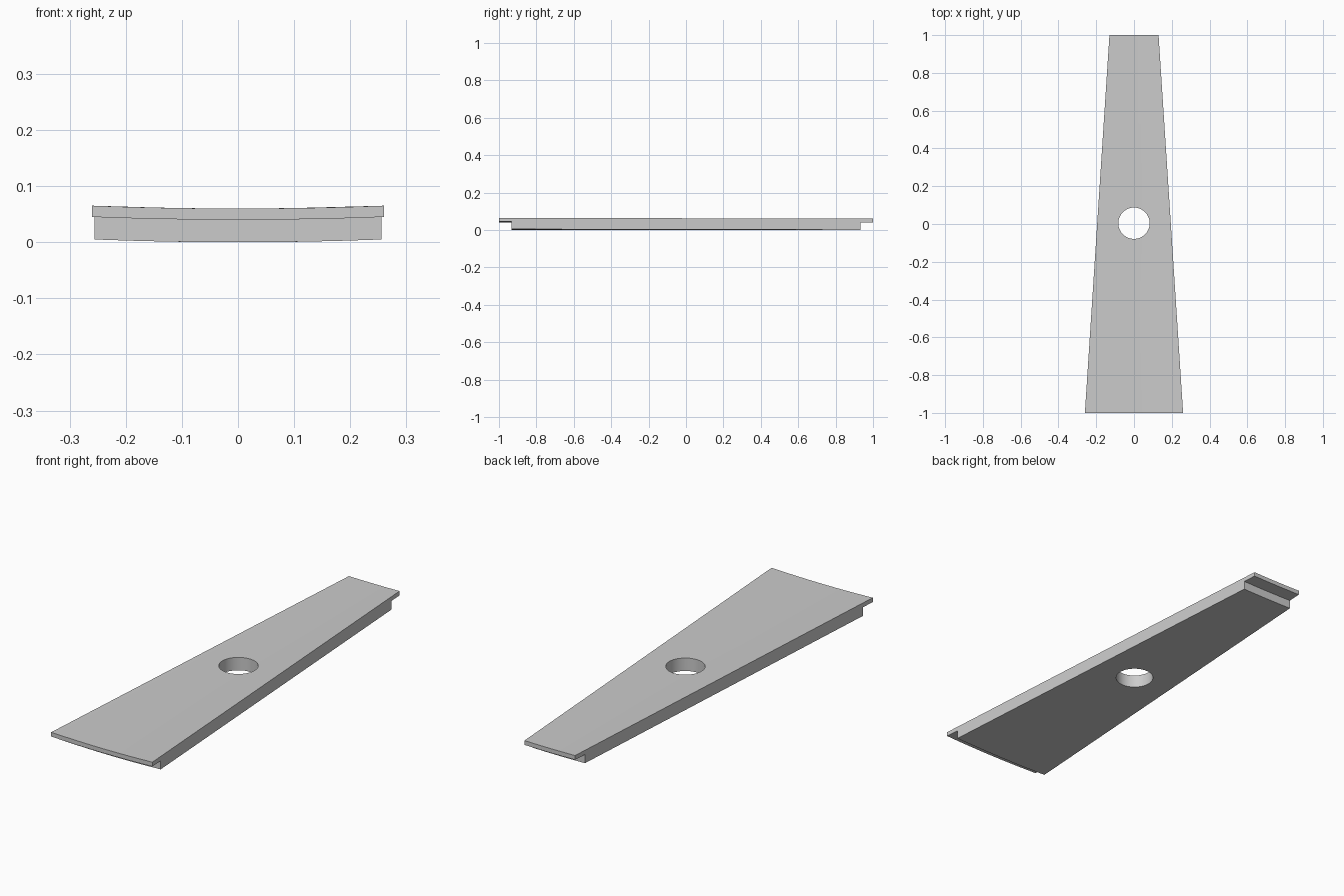
import bpy, bmesh, math

if "Cube" in bpy.data.objects:
    bpy.data.objects.remove(bpy.data.objects["Cube"])

RADIUS = 6.6      # gentle dish across the width
COLUMNS = 8


def half_width(y):
    return 0.195 - 0.065 * y


# Side profile (y, z): thick body with a thin lip overhanging at each end
profile = [(-0.933, 0.0), (0.933, 0.0), (0.933, 0.04), (1.0, 0.04),
           (1.0, 0.06), (-1.0, 0.06), (-1.0, 0.04), (-0.933, 0.04)]

# Tapered, dished stave: the profile swept across the width
bm = bmesh.new()
rows = []
for i in range(COLUMNS + 1):
    t = 2 * i / COLUMNS - 1
    row = []
    for y, z in profile:
        x = t * half_width(y)
        row.append(bm.verts.new((x, y, z + x * x / (2 * RADIUS))))
    rows.append(row)
n = len(profile)
for a, b in zip(rows, rows[1:]):
    for j in range(n):
        k = (j + 1) % n
        bm.faces.new((a[j], a[k], b[k], b[j]))
bm.faces.new(rows[0])
bm.faces.new(rows[-1])
bmesh.ops.recalc_face_normals(bm, faces=bm.faces)
mesh = bpy.data.meshes.new("stave_plate")
bm.to_mesh(mesh)
bm.free()
plate = bpy.data.objects.new("stave_plate", mesh)
bpy.context.collection.objects.link(plate)

# Round through hole
bpy.ops.mesh.primitive_cylinder_add(vertices=48, radius=0.083, depth=0.4,
                                    location=(0, 0.004, 0.03))
cutter = bpy.context.object
cutter.name = "hole_cutter"
cut = plate.modifiers.new("hole", 'BOOLEAN')
cut.object = cutter
cut.operation = 'DIFFERENCE'
cut.solver = 'EXACT'

bpy.ops.object.select_all(action='DESELECT')
plate.select_set(True)
bpy.context.view_layer.objects.active = plate
bpy.ops.object.modifier_apply(modifier=cut.name)
bpy.data.objects.remove(cutter, do_unlink=True)
bpy.ops.object.shade_smooth_by_angle(angle=math.radians(30))
